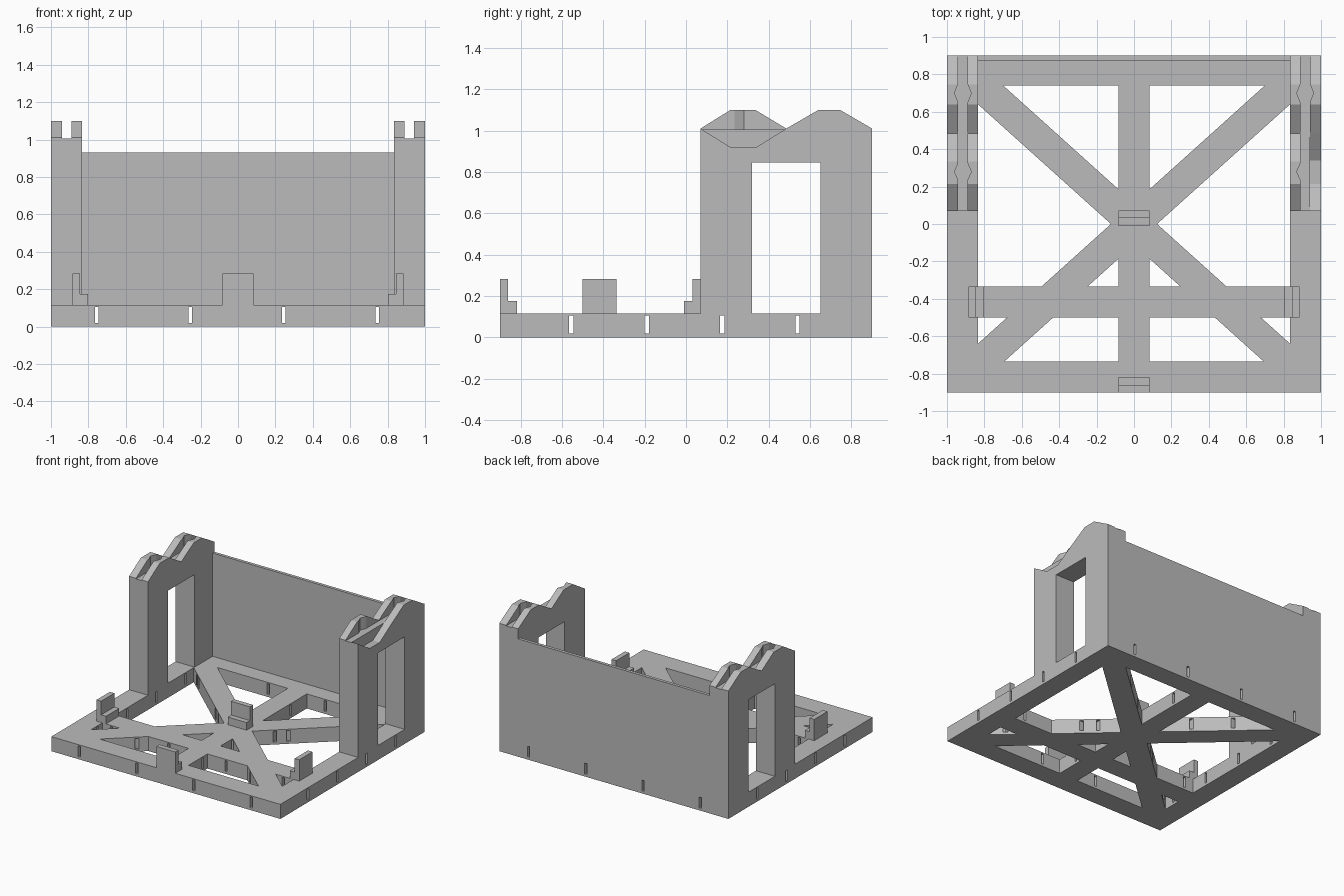
import bpy, bmesh, math
from mathutils import Matrix

old = bpy.data.objects.get("Cube")
if old:
    bpy.data.objects.remove(old, do_unlink=True)

grey = bpy.data.materials.new("light_grey")
grey.use_nodes = True
colour = (0.5, 0.5, 0.5, 1)
grey.diffuse_color = colour
grey.node_tree.nodes["Principled BSDF"].inputs["Base Color"].default_value = colour

BASE_TOP, RIM, HALF_Y = 0.115, 0.165, 0.9
BEAM = RIM / 2


def prism(name, outline, lo, hi, axis="z"):
    """Extrude a flat outline from lo to hi along an axis."""
    place = {"x": lambda a, b, c: (c, a, b),
             "y": lambda a, b, c: (a, c, b),
             "z": lambda a, b, c: (a, b, c)}[axis]
    bm = bmesh.new()
    face = bm.faces.new([bm.verts.new(place(a, b, lo)) for a, b in outline])
    out = bmesh.ops.extrude_face_region(bm, geom=[face])
    shift = place(0, 0, hi - lo)
    verts = [v for v in out["geom"] if isinstance(v, bmesh.types.BMVert)]
    bmesh.ops.translate(bm, vec=shift, verts=verts)
    bmesh.ops.recalc_face_normals(bm, faces=bm.faces)
    mesh = bpy.data.meshes.new(name)
    bm.to_mesh(mesh)
    bm.free()
    mesh.materials.append(grey)
    ob = bpy.data.objects.new(name, mesh)
    bpy.context.scene.collection.objects.link(ob)
    return ob


def box(name, x0, x1, y0, y1, z0, z1):
    return prism(name, [(x0, y0), (x1, y0), (x1, y1), (x0, y1)], z0, z1)


def combine(target, tool, operation):
    """Apply a boolean and discard the tool object."""
    mod = target.modifiers.new("bool", "BOOLEAN")
    mod.operation, mod.object, mod.solver = operation, tool, "EXACT"
    bpy.context.view_layer.update()
    graph = bpy.context.evaluated_depsgraph_get()
    mesh = bpy.data.meshes.new_from_object(target.evaluated_get(graph))
    target.modifiers.clear()
    target.data = mesh
    bpy.data.objects.remove(tool, do_unlink=True)


# Open base frame with straight and diagonal braces
base = box("base_frame", -1, 1, -HALF_Y, HALF_Y, 0, BASE_TOP)
opening = box("opening", RIM - 1, 1 - RIM, -0.735, 0.74, -0.1, 0.3)
combine(base, opening, "DIFFERENCE")
braces = [box("centre_brace", -BEAM, BEAM, -0.8, 0.8, 0, BASE_TOP),
          box("cross_brace", -0.9, 0.9, -0.5, -0.335, 0, BASE_TOP)]
for side in (-1, 1):
    diagonal = box("diagonal", -1.22, 1.22, -BEAM, BEAM, 0, BASE_TOP)
    diagonal.data.transform(Matrix.Rotation(side * math.atan(0.9), 4, "Z"))
    braces.append(diagonal)
for brace in braces:
    combine(base, brace, "UNION")

# Narrow slots running right through the base
for i in range(4):
    x, y = -0.755 + i * 0.5, -0.555 + i * 0.365
    combine(base, box("slot", x - 0.01, x + 0.01, -2, 2, 0.02, 0.105), "DIFFERENCE")
    combine(base, box("slot", -2, 2, y - 0.01, y + 0.01, 0.02, 0.105), "DIFFERENCE")

# Back wall between the towers
box("back_wall", RIM - 1, 1 - RIM, 0.875, HALF_Y, BASE_TOP, 0.93)

# Towers with a window, twin humps and a grooved top
tower_outline = [(0.07, BASE_TOP), (0.07, 1.01), (0.215, 1.1), (0.335, 1.1),
                 (0.485, 1.01), (0.64, 1.1), (0.745, 1.1), (0.9, 1.01),
                 (0.9, BASE_TOP)]
groove_edge = [(0, 0.025), (0.235, 0.025), (0.28, 0.045), (0.325, 0.025),
               (0.65, 0.025), (0.7, 0.045), (0.75, 0.025), (1, 0.025)]
for side, label in ((1, "left"), (-1, "right")):
    mid = side * 0.915
    lo, hi = sorted((side * (1 - RIM), side))
    tower = prism(label + "_tower", tower_outline, lo, hi, "x")
    combine(tower, box("window", mid - 0.3, mid + 0.3, 0.32, 0.65, 0, 0.845),
            "DIFFERENCE")
    groove = [(mid + w, y) for y, w in groove_edge]
    groove += [(mid - w, y) for y, w in reversed(groove_edge)]
    combine(tower, prism("groove", groove, 1.005, 1.3), "DIFFERENCE")
    if side == 1:
        # Outer cheek cut away at the front hump
        cheek = [(0.07, 1.01), (0.215, 0.92), (0.34, 0.92), (0.485, 1.01),
                 (0.485, 1.2), (0.07, 1.2)]
        combine(tower, prism("cheek_cut", cheek, 0.94, 1.1, "x"), "DIFFERENCE")


# Stepped clips that hold a plate in place
def clip(name, back, direction, lo, hi, axis):
    steps = [(0, BASE_TOP), (0, 0.283), (0.04, 0.283), (0.04, 0.175),
             (0.082, 0.175), (0.082, BASE_TOP)]
    prism(name, [(back + direction * d, z) for d, z in steps], lo, hi, axis)


clip("front_clip", -HALF_Y, 1, -BEAM, BEAM, "x")
clip("centre_clip", 0.072, -1, -BEAM, BEAM, "x")
clip("left_clip", 0.885, -1, -0.5, -0.335, "y")
clip("right_clip", -0.885, 1, -0.5, -0.335, "y")
